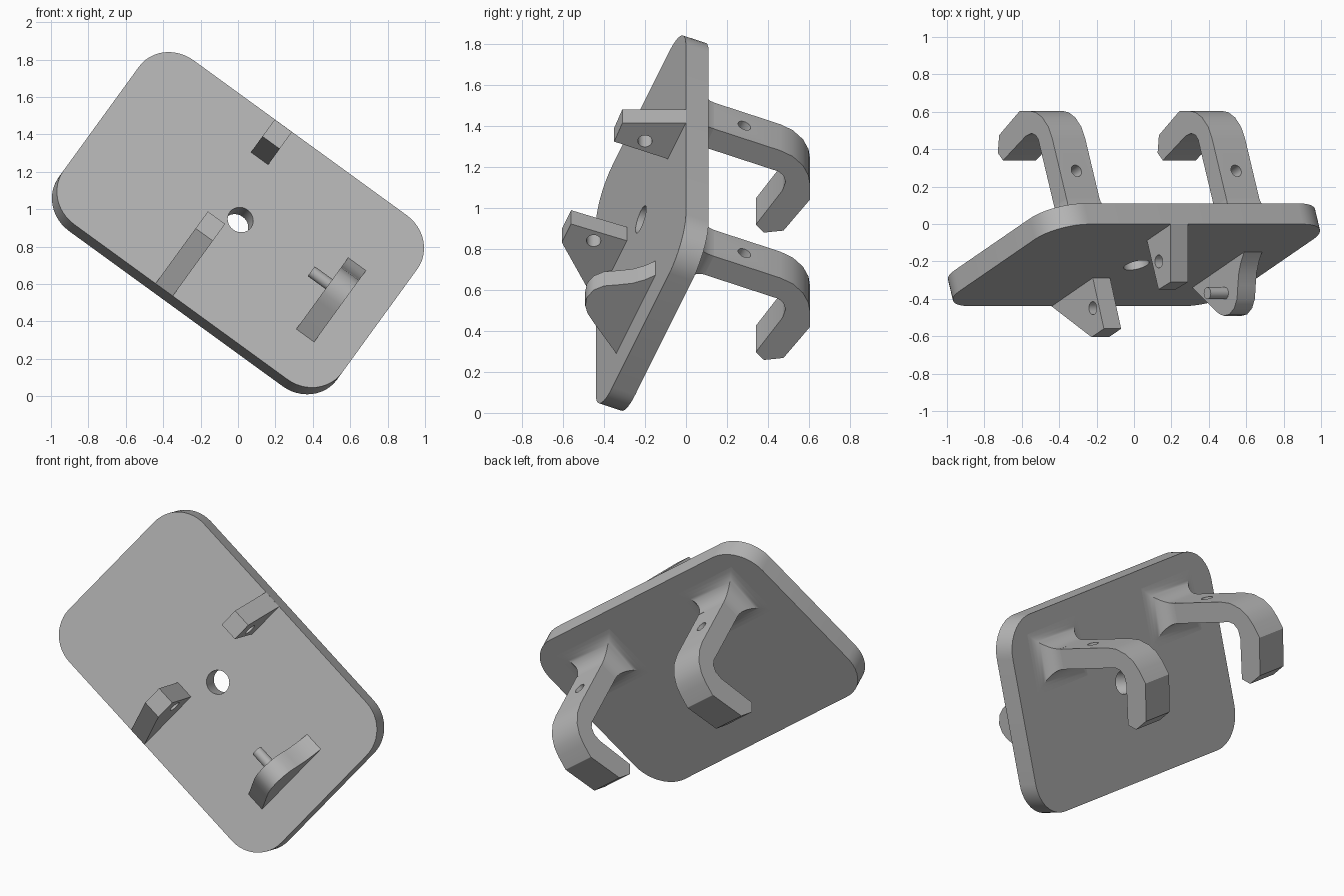
import bpy, bmesh
from math import radians, sin, cos, pi
from mathutils import Matrix

cube = bpy.data.objects.get("Cube")
if cube:
    bpy.data.objects.remove(cube, do_unlink=True)

grey = bpy.data.materials.new("plain_grey")
grey.use_nodes = True
GREY = (0.47, 0.47, 0.47, 1)
grey.diffuse_color = GREY
grey.node_tree.nodes["Principled BSDF"].inputs["Base Color"].default_value = GREY

# Turned frame: x along the plate, y to the back, z up the slope
TURN = Matrix.Translation((0.013, 0, 0.943)) @ Matrix.Rotation(radians(36), 4, 'Y')
# Plate frame: x along, y up the face, z out of the front face
FACE = TURN @ Matrix.Translation((0, -0.22, 0)) @ Matrix.Rotation(radians(68), 4, 'X')
LONG, WIDE, THICK, CORNER = 0.92, 0.585, 0.12, 0.215


def finish(name, bm, matrix):
    bmesh.ops.recalc_face_normals(bm, faces=bm.faces)
    bm.transform(matrix)
    mesh = bpy.data.meshes.new(name)
    bm.to_mesh(mesh)
    bm.free()
    mesh.materials.append(grey)
    ob = bpy.data.objects.new(name, mesh)
    bpy.context.collection.objects.link(ob)
    return ob


def select(ob):
    bpy.ops.object.select_all(action='DESELECT')
    ob.select_set(True)
    bpy.context.view_layer.objects.active = ob


def smooth(ob):
    select(ob)
    bpy.ops.object.shade_smooth_by_angle(angle=radians(33))


def loft(name, rings, matrix, caps=True):
    bm = bmesh.new()
    loops = [[bm.verts.new(p) for p in ring] for ring in rings]
    n = len(loops[0])
    for a, b in zip(loops, loops[1:]):
        for i in range(n):
            j = (i + 1) % n
            bm.faces.new((a[i], a[j], b[j], b[i]))
    if caps:
        bm.faces.new(loops[0])
        bm.faces.new(loops[-1])
    return finish(name, bm, matrix)


def prism(name, profile, u0, u1):
    """Side profile of (up, back) points, extruded along the plate."""
    return loft(name, [[(u, y, p) for p, y in profile] for u in (u0, u1)], TURN)


def cylinder(name, radius, length, matrix):
    bm = bmesh.new()
    bmesh.ops.create_cone(bm, cap_ends=True, segments=32, radius1=radius,
                          radius2=radius, depth=length)
    return finish(name, bm, matrix)


def drill(ob, radius, length, matrix):
    cutter = cylinder("drill", radius, length, matrix)
    cutter.hide_render = True
    select(ob)
    mod = ob.modifiers.new("hole", 'BOOLEAN')
    mod.operation, mod.solver, mod.object = 'DIFFERENCE', 'EXACT', cutter
    bpy.ops.object.modifier_apply(modifier=mod.name)
    bpy.data.objects.remove(cutter, do_unlink=True)


def across(u, p, y):
    """Cylinder placement with its axis along the plate."""
    return TURN @ Matrix.Translation((u, y, p)) @ Matrix.Rotation(pi / 2, 4, 'Y')


# Plate with rounded corners and a centre hole
outline = []
for k, (sx, sy) in enumerate(((1, 1), (-1, 1), (-1, -1), (1, -1))):
    for i in range(13):
        a = (k + i / 12) * pi / 2
        outline.append((sx * (LONG - CORNER) + CORNER * cos(a),
                        sy * (WIDE - CORNER) + CORNER * sin(a)))
plate = loft("plate", [[(x, y, z) for x, y in outline] for z in (-THICK, 0)], FACE)
drill(plate, 0.07, 1, FACE)
smooth(plate)

# Two drilled lugs on the front
upper = prism("upper_lug", [(0.542, 0), (0.542, -0.31), (0.43, -0.35), (0.325, -0.088)],
              -0.167, -0.053)
drill(upper, 0.035, 0.5, across(-0.11, 0.433, -0.2))
smooth(upper)
lower = prism("lower_lug", [(-0.167, -0.288), (-0.066, -0.56), (-0.178, -0.605),
                            (-0.542, -0.44)], -0.167, -0.053)
drill(lower, 0.035, 0.5, across(-0.11, -0.167, -0.45))
smooth(lower)

# Curved bracket with its pin
smooth(prism("curved_bracket", [
    (0.175, -0.149), (0.147, -0.2), (0.126, -0.26), (0.117, -0.33), (0.11, -0.4),
    (0.085, -0.45), (0.04, -0.483), (-0.01, -0.491), (-0.055, -0.48), (-0.105, -0.453),
    (-0.297, -0.34)], 0.585, 0.703))
smooth(cylinder("bracket_pin", 0.032, 0.14, across(0.538, 0, -0.37)))

# Two hooks on the back, each with a flared root
HOOK = [(0.312, -0.04), (0.11, 0.46), (0.075, 0.52), (0.02, 0.57), (-0.04, 0.597),
        (-0.1, 0.605), (-0.184, 0.605), (-0.372, 0.475), (-0.384, 0.38), (-0.337, 0.34),
        (-0.13, 0.47), (-0.08, 0.485), (-0.04, 0.475), (-0.015, 0.45), (-0.0035, 0.42),
        (0.201, -0.085)]
HALF, MID, FLARE = 0.109, 0.297, 0.12
for side, u in (("right", -0.528), ("left", 0.528)):
    hook = prism(side + "_hook", HOOK, u - HALF, u + HALF)
    drill(hook, 0.033, 0.3, FACE @ Matrix.Translation((u, MID, -0.4))
          @ Matrix.Rotation(pi / 2, 4, 'X'))
    smooth(hook)
    rings = []
    for i in range(11):
        a = i / 10 * pi / 2
        off, z = FLARE * (1 - sin(a)), -THICK - FLARE * (1 - cos(a))
        rings.append([(u + sx * (HALF + off), MID + sy * (THICK / 2 + off), z)
                      for sx, sy in ((1, 1), (-1, 1), (-1, -1), (1, -1))])
    smooth(loft(side + "_hook_flare", rings, FACE))
